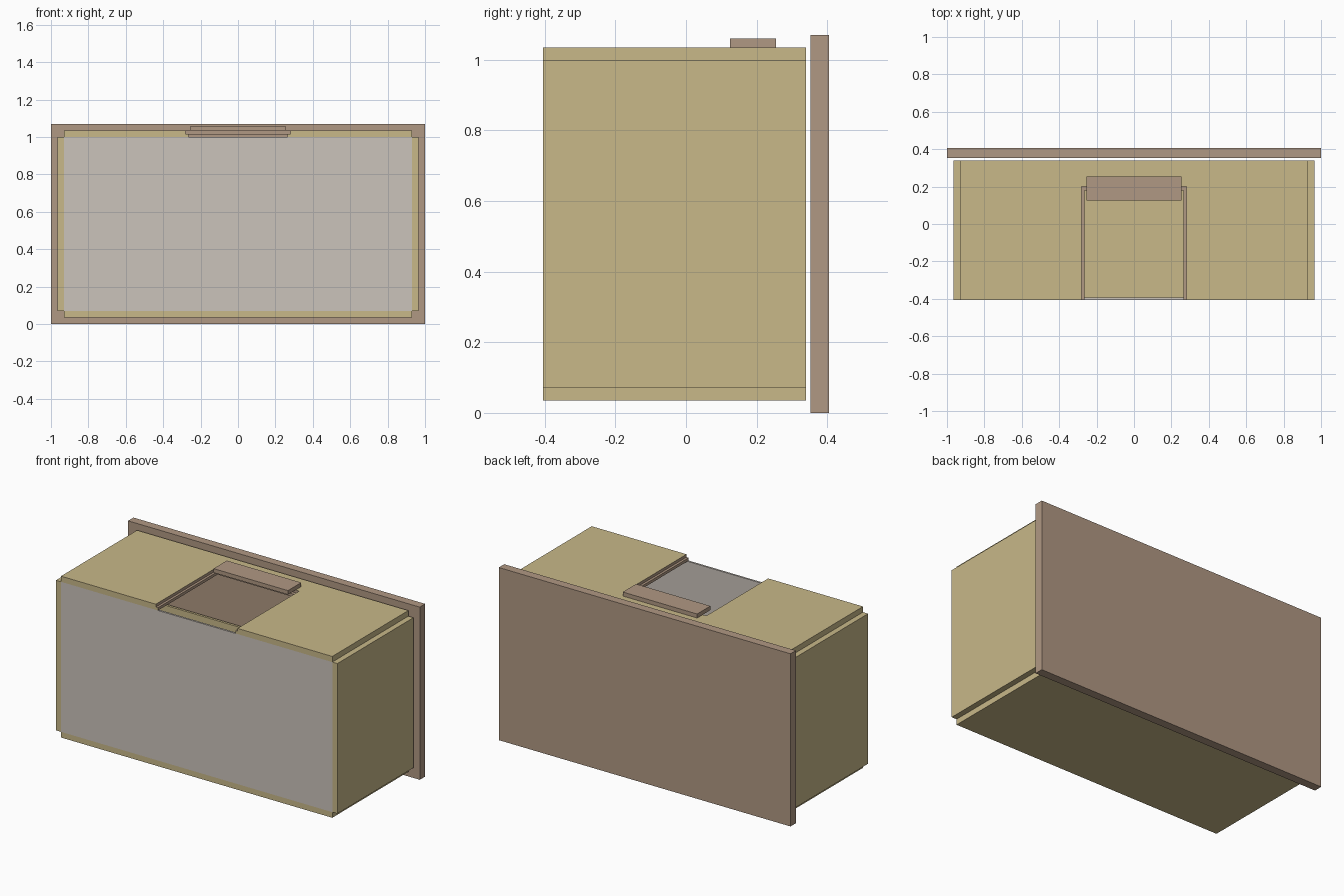
import bpy
import bmesh
from mathutils import Vector

if "Cube" in bpy.data.objects:
    bpy.data.objects.remove(bpy.data.objects["Cube"], do_unlink=True)


def material(name, rgb):
    mat = bpy.data.materials.new(name)
    mat.use_nodes = True
    colour = (*rgb, 1)
    mat.diffuse_color = colour
    mat.node_tree.nodes["Principled BSDF"].inputs["Base Color"].default_value = colour
    return mat


tan = material("pale_wood", (0.578, 0.479, 0.250))
brown = material("brown_wood", (0.434, 0.314, 0.227))
grey = material("warm_grey", (0.597, 0.546, 0.497))


def panel(name, x, y, z, mat, cut_mat=None, cut_dir=None):
    """Box spanning the x, y and z ranges; the face towards cut_dir takes cut_mat."""
    bm = bmesh.new()
    bmesh.ops.create_cube(bm, size=1)
    for v in bm.verts:
        v.co = [a + (b - a) * (c + 0.5) for c, (a, b) in zip(v.co, (x, y, z))]
    bm.normal_update()
    mesh = bpy.data.meshes.new(name)
    mesh.materials.append(mat)
    if cut_mat:
        mesh.materials.append(cut_mat)
        for f in bm.faces:
            if f.normal.dot(Vector(cut_dir)) > 0.9:
                f.material_index = 1
    bm.to_mesh(mesh)
    bm.free()
    obj = bpy.data.objects.new(name, mesh)
    bpy.context.collection.objects.link(obj)
    return obj


FRONT, BACK = -0.405, 0.34
INNER, OUTER = 0.93, 0.965      # side wall thickness
FLOOR, LID, TOP = 0.07, 1.0, 1.035
STEP = 1.0175                   # height of the ledge in the top opening
depth = (FRONT, BACK)

# Mounting board and box shell
panel("back_board", (-1, 1), (0.352, 0.405), (0, 1.07), brown)
panel("bottom_panel", (-INNER, INNER), depth, (0.035, FLOOR), tan)
panel("front_panel", (-INNER, INNER), (FRONT, -0.393), (FLOOR, LID), grey)
panel("inner_back_panel", (-INNER, INNER), (0.325, BACK), (FLOOR, 0.63), tan)

# Mirrored side walls, top panels and opening ledges
for side, s in (("left", 1), ("right", -1)):
    def span(a, b):
        return tuple(sorted((s * a, s * b)))
    panel(side + "_wall", span(INNER, OUTER), depth, (FLOOR, LID), tan)
    panel(side + "_top_panel", span(0.28, INNER), depth, (LID, TOP), tan, brown, (-s, 0, 0))
    panel(side + "_ledge", span(0.265, 0.28), (FRONT, 0.2), (LID, STEP), brown, tan, (0, -1, 0))

# Rear of the stepped opening, and the grip above it
panel("rear_top_panel", (-0.28, 0.28), (0.2, BACK), (LID, TOP), tan, brown, (0, -1, 0))
panel("rear_ledge", (-0.265, 0.265), (0.178, 0.2), (LID, STEP), brown)
panel("grip_bar", (-0.255, 0.255), (0.125, 0.255), (TOP, 1.06), brown)
